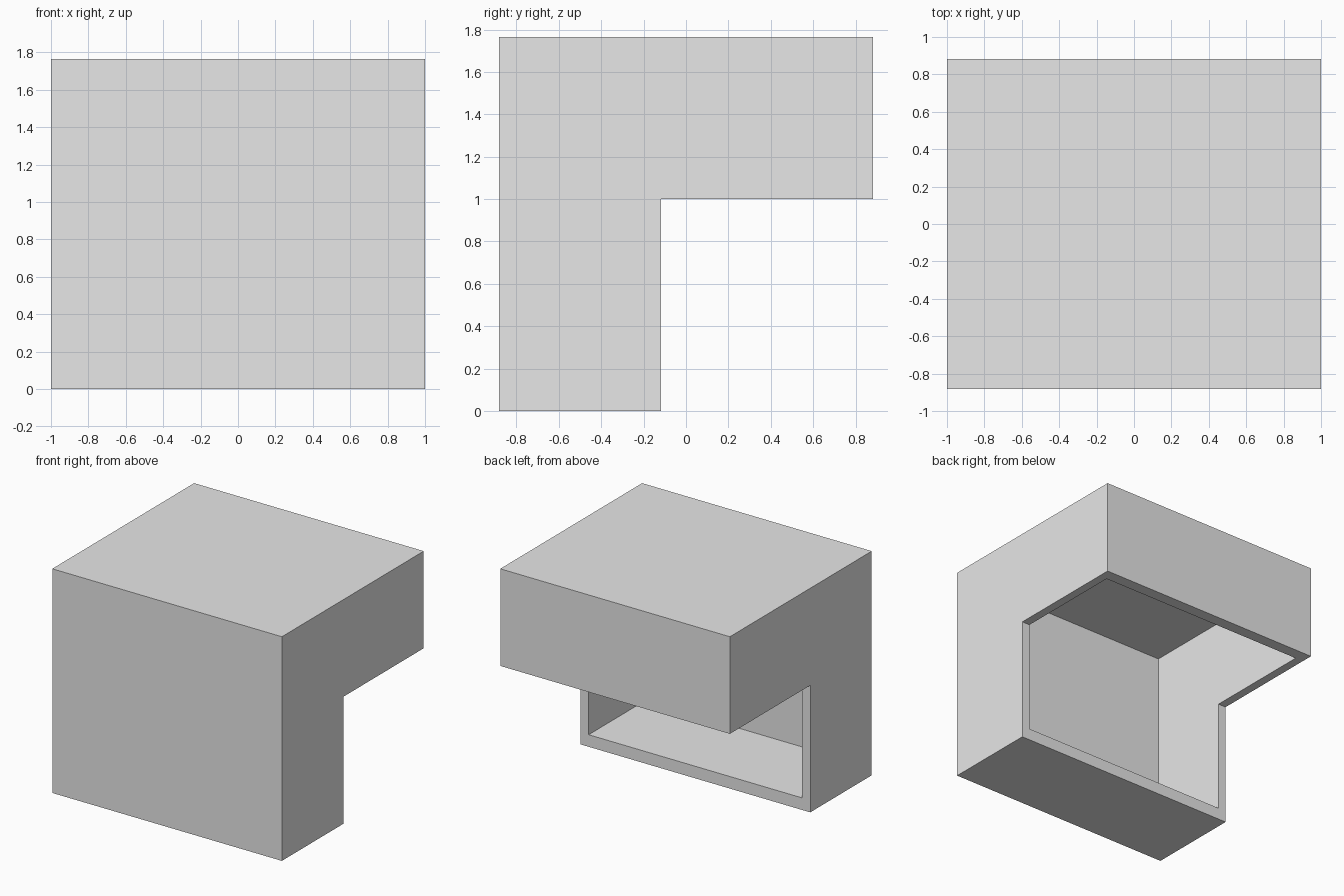
import bpy
import bmesh

cube = bpy.data.objects.get("Cube")
if cube:
    bpy.data.objects.remove(cube, do_unlink=True)

U = 1 / 17                  # module: the body is 34 x 30 x 30 modules
HALF_X, HALF_Y, TOP = 1.0, 15 * U, 30 * U
NOTCH_Y, NOTCH_Z = -2 * U, 1.0
SIDE, SKIN, LIP = 0.07, 0.06, 0.095   # side walls, front/top walls, floor/rear walls

grey = bpy.data.materials.new("light_grey")
grey.use_nodes = True
grey.diffuse_color = (0.8, 0.8, 0.8, 1)
grey.node_tree.nodes["Principled BSDF"].inputs["Base Color"].default_value = (0.8, 0.8, 0.8, 1)


def l_profile(front, back, bottom, top):
    """L outline in y, z; the last three points run round the notch."""
    return [(front, top), (front, bottom), (NOTCH_Y, bottom),
            (NOTCH_Y, NOTCH_Z), (back, NOTCH_Z), (back, top)]


def ring(bm, x, profile):
    return [bm.verts.new((x, y, z)) for y, z in profile]


bm = bmesh.new()
outer = l_profile(-HALF_Y, HALF_Y, 0, TOP)
inner = l_profile(-HALF_Y + SKIN, HALF_Y - LIP, LIP, TOP - SKIN)
OPEN = (2, 3)               # profile edges left open along the notch

rims = []
for profile, half in ((outer, HALF_X), (inner, HALF_X - SIDE)):
    left, right = ring(bm, half, profile), ring(bm, -half, profile)
    rims.append((left, right))
    # L-shaped side walls
    bm.faces.new(left)
    bm.faces.new(right)
    # walls between the sides
    for i in range(6):
        j = (i + 1) % 6
        if i not in OPEN:
            bm.faces.new((left[i], left[j], right[j], right[i]))

# Rim joining the outer and inner skins round the opening
(ol, orr), (il, ir) = rims
for o, n in ((ol, il), (orr, ir)):
    for i in OPEN:
        bm.faces.new((o[i], o[i + 1], n[i + 1], n[i]))
for i in (2, 4):
    bm.faces.new((ol[i], orr[i], ir[i], il[i]))

bmesh.ops.recalc_face_normals(bm, faces=bm.faces)
mesh = bpy.data.meshes.new("hollow_corner_shell")
bm.to_mesh(mesh)
bm.free()
mesh.materials.append(grey)
shell = bpy.data.objects.new("hollow_corner_shell", mesh)
bpy.context.collection.objects.link(shell)
